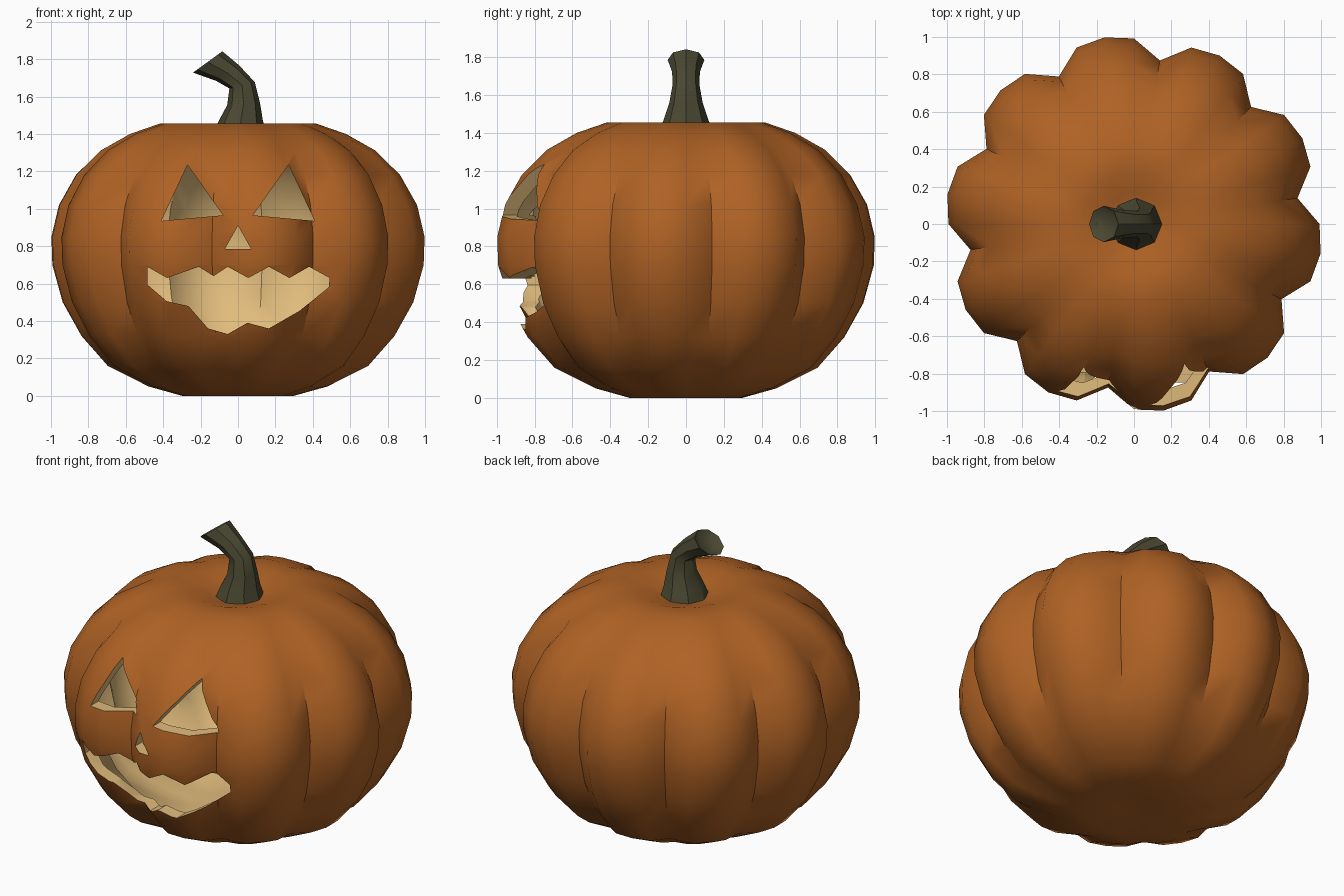
import bpy
import bmesh
from math import sin, cos, radians
from mathutils import Vector, Matrix

cube = bpy.data.objects.get("Cube")
if cube:
    bpy.data.objects.remove(cube, do_unlink=True)


def material(name, rgb):
    mat = bpy.data.materials.new(name)
    mat.use_nodes = True
    mat.diffuse_color = (*rgb, 1)
    bsdf = mat.node_tree.nodes["Principled BSDF"]
    bsdf.inputs["Base Color"].default_value = (*rgb, 1)
    bsdf.inputs["Roughness"].default_value = 0.8
    return mat


skin = material("orange skin", (0.43, 0.122, 0.018))
flesh = material("pale flesh", (0.75, 0.5, 0.2))
bark = material("dark olive stem", (0.07, 0.066, 0.032))


def loft(bm, rings, mat=0, flip=False):
    """Skin a stack of equal rings and close both ends."""
    rows = [[bm.verts.new(p) for p in ring] for ring in rings]
    faces = [bm.faces.new(rows[0][::-1]), bm.faces.new(rows[-1])]
    n = len(rows[0])
    for low, high in zip(rows, rows[1:]):
        for i in range(n):
            j = (i + 1) % n
            faces.append(bm.faces.new((low[i], low[j], high[j], high[i])))
    for f in faces:
        f.material_index = mat
        if flip:
            f.normal_flip()


def make_object(name, bm, mats):
    mesh = bpy.data.meshes.new(name)
    bm.to_mesh(mesh)
    bm.free()
    for m in mats:
        mesh.materials.append(m)
    obj = bpy.data.objects.new(name, mesh)
    bpy.context.collection.objects.link(obj)
    return obj


def smooth(obj, angle):
    bpy.ops.object.select_all(action="DESELECT")
    obj.select_set(True)
    bpy.context.view_layer.objects.active = obj
    bpy.ops.object.shade_smooth_by_angle(angle=radians(angle))


# Hollow ribbed shell: ten lobes, four segments each
LOBES = 10
GROOVE = (0.115, 0.008, -0.01, 0.008)
PROFILE = [(0.1, 0.03), (0.3, 0.0), (0.48, 0.05), (0.7, 0.16), (0.84, 0.32),
           (0.94, 0.5), (0.995, 0.7), (1.0, 0.85), (0.96, 1.02), (0.87, 1.18),
           (0.74, 1.31), (0.58, 1.4), (0.42, 1.455), (0.28, 1.455),
           (0.17, 1.42), (0.08, 1.4)]


def rib_ring(r, z):
    count = LOBES * len(GROOVE)
    ring = []
    for i in range(count):
        a = radians(9 + 360 * i / count)
        rr = r * (1 - GROOVE[i % len(GROOVE)] * r)
        ring.append((rr * cos(a), rr * sin(a), z))
    return ring


MID = 0.74
bm = bmesh.new()
loft(bm, [rib_ring(r, z) for r, z in PROFILE])
loft(bm, [rib_ring(r * 0.925, MID + (z - MID) * 0.9) for r, z in PROFILE],
     mat=1, flip=True)
body = make_object("pumpkin_shell", bm, [skin, flesh])

# Carved face: eyes, nose and jagged mouth cut through the front wall
eye = [(0.27, 1.235), (0.08, 0.965), (0.41, 0.935)]
nose = [(0, 0.91), (-0.07, 0.785), (0.07, 0.785)]
mouth = [(-0.485, 0.69), (-0.38, 0.63), (-0.21, 0.69), (-0.13, 0.64),
         (-0.055, 0.69), (0.055, 0.63), (0.165, 0.69), (0.275, 0.63),
         (0.38, 0.69), (0.49, 0.63), (0.485, 0.58), (0.33, 0.455),
         (0.165, 0.36), (0.05, 0.39), (-0.055, 0.33), (-0.16, 0.36),
         (-0.265, 0.48), (-0.38, 0.505), (-0.485, 0.595)]
bm = bmesh.new()
for shape in (eye, [(-x, z) for x, z in eye], nose, mouth):
    loft(bm, [[(x, y, z) for x, z in shape] for y in (-0.4, -1.3)], mat=1)
bmesh.ops.recalc_face_normals(bm, faces=bm.faces[:])
cutter = make_object("face_cutter", bm, [skin, flesh])
cutter.hide_render = True

cut = body.modifiers.new("carve face", "BOOLEAN")
cut.operation = "DIFFERENCE"
cut.solver = "EXACT"
cut.object = cutter
bpy.context.view_layer.objects.active = body
bpy.ops.object.modifier_apply(modifier=cut.name)
bpy.data.objects.remove(cutter, do_unlink=True)
smooth(body, 40)

# Crooked stem leaning to the right, with a hollow tip
# Each entry: centre x, centre z, radius, lean in degrees
STEM = [(0.01, 1.38, 0.15, 0), (0.015, 1.47, 0.118, 0),
        (0.03, 1.56, 0.088, 4), (0.022, 1.66, 0.07, 14),
        (-0.055, 1.725, 0.074, 34), (-0.162, 1.785, 0.097, 36),
        (-0.15, 1.765, 0.065, 36)]


def stem_ring(x, z, r, lean):
    turn = Matrix.Rotation(radians(-lean), 3, "Y")
    return [turn @ Vector((r * cos(radians(45 * i)), r * sin(radians(45 * i)), 0))
            + Vector((x, 0, z)) for i in range(8)]


bm = bmesh.new()
loft(bm, [stem_ring(*s) for s in STEM])
stem = make_object("stem", bm, [bark])
smooth(stem, 40)
